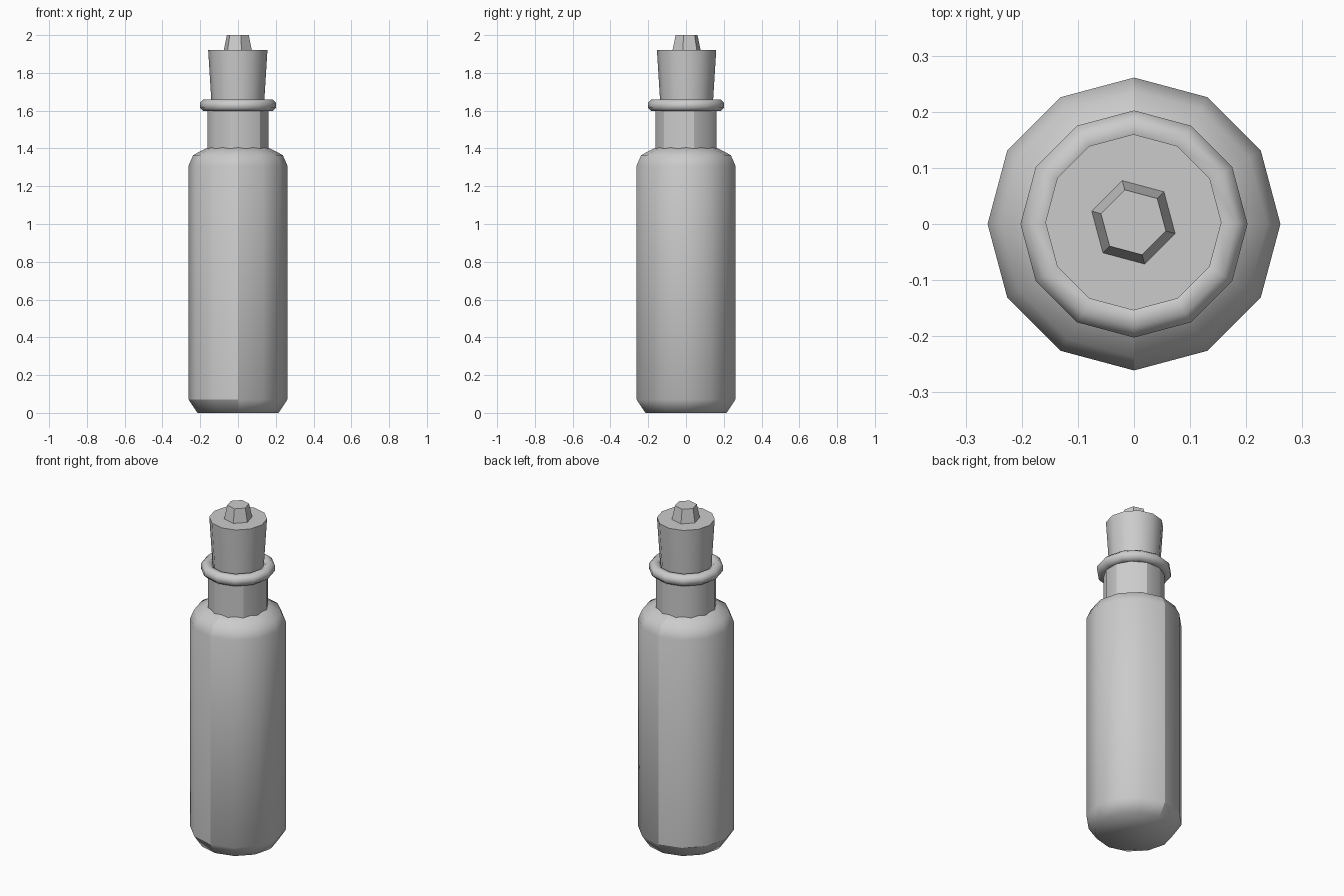
import bpy, bmesh
from math import sin, cos, pi, radians

if "Cube" in bpy.data.objects:
    bpy.data.objects.remove(bpy.data.objects["Cube"])

grey = bpy.data.materials.new("plain grey")
grey.use_nodes = True
colour = (0.6, 0.6, 0.6, 1)
grey.diffuse_color = colour
grey.node_tree.nodes["Principled BSDF"].inputs["Base Color"].default_value = colour


def lathe(name, profile, sides=12, turn=0, centre=(0, 0), closed=False, smooth=True, sharp=None):
    """Spin (radius, z) points; sharp(edge middle, edge is upright) picks hard edges."""
    bm = bmesh.new()
    rings = []
    for r, z in profile:
        angles = [radians(turn) + 2 * pi * i / sides for i in range(sides)]
        rings.append([bm.verts.new((centre[0] + r * cos(a), centre[1] + r * sin(a), z))
                      for a in angles])
    pairs = list(zip(rings, rings[1:]))
    if closed:
        pairs.append((rings[-1], rings[0]))
    else:
        bm.faces.new(rings[0][::-1])
        bm.faces.new(rings[-1])
    for low, high in pairs:
        for i in range(sides):
            j = (i + 1) % sides
            bm.faces.new((low[i], low[j], high[j], high[i]))
    bmesh.ops.recalc_face_normals(bm, faces=bm.faces)
    for f in bm.faces:
        f.smooth = smooth
    if sharp:
        for e in bm.edges:
            a, b = (v.co for v in e.verts)
            e.smooth = not sharp((a + b) / 2, abs(a.z - b.z) > 0.001)
    mesh = bpy.data.meshes.new(name)
    bm.to_mesh(mesh)
    bm.free()
    mesh.materials.append(grey)
    obj = bpy.data.objects.new(name, mesh)
    bpy.context.collection.objects.link(obj)
    return obj


# Body: hard seams at front and back, and a partly hard foot bevel
def body_sharp(mid, upright):
    if upright:
        return abs(mid.x) < 0.01
    return mid.x < 0 and 0.05 < mid.z < 0.1


lathe("bottle_body", [(0.215, 0), (0.261, 0.07), (0.261, 1.31), (0.237, 1.365), (0.15, 1.41)],
      sharp=body_sharp)


# Neck: turned half a side, with four hard corners
def neck_sharp(mid, upright):
    if not upright:
        return True
    corners = [(cos(radians(a)), sin(radians(a))) for a in (15, 75, 255, 315)]
    return any(mid.x * x + mid.y * y > 0.164 for x, y in corners)


lathe("bottle_neck", [(0.166, 1.36), (0.166, 1.63)], turn=15, sharp=neck_sharp)

# Rounded lip around the neck
lip = [(0.17 + 0.035 * cos(a), 1.628 + 0.033 * sin(a))
       for a in (pi / 8 + i * pi / 4 for i in range(8))]
lathe("bottle_lip", lip, closed=True)

# Tapered stopper and its six-sided knob
axis = (-0.001, 0.003)
lathe("stopper", [(0.137, 1.6), (0.157, 1.92)], centre=axis,
      sharp=lambda mid, upright: not upright)
lathe("stopper_knob", [(0.078, 1.915), (0.06, 2.0)], sides=6, turn=45, centre=axis, smooth=False)
